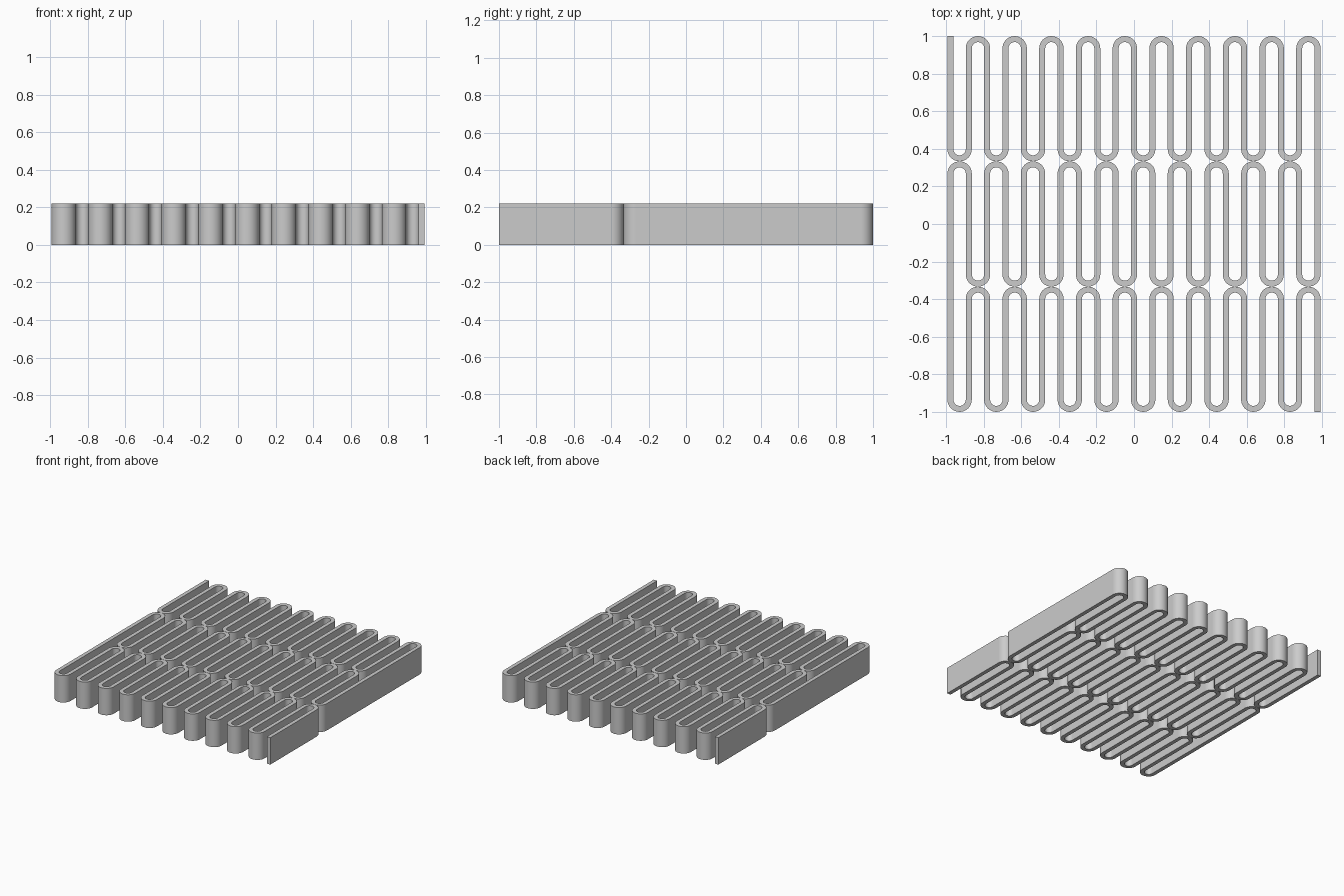
import bpy, bmesh, math
from mathutils import Vector

if "Cube" in bpy.data.objects:
    bpy.data.objects.remove(bpy.data.objects["Cube"], do_unlink=True)

HALF_X, HEIGHT, WALL = 0.993, 0.22, 0.032
BENDS, ARC_STEPS = 20, 16
PITCH = (2 * HALF_X - WALL) / BENDS
OUTER = (PITCH + WALL) / 2
LEFT_WALL = -HALF_X + WALL / 2

# Grey material
grey = bpy.data.materials.new("plain grey")
grey.use_nodes = True
colour = (0.6, 0.6, 0.6, 1)
grey.diffuse_color = colour
grey.node_tree.nodes["Principled BSDF"].inputs["Base Color"].default_value = colour


def bend(x, y, heading, side):
    """Half-circle turn as (point, left-hand normal) pairs."""
    pairs = []
    for k in range(ARC_STEPS + 1):
        a = math.pi * k / ARC_STEPS
        radial = Vector((-heading * math.cos(a), side * math.sin(a)))
        left = Vector((-side * math.cos(a), heading * math.sin(a)))
        pairs.append((Vector((x, y)) + radial * PITCH / 2, left))
    return pairs


# One continuous centre line winding through three rows
path = [(Vector((LEFT_WALL, 1)), Vector((1, 0)))]
for row, heading in enumerate((1, -1, 1)):
    top = 1 - row * 2 / 3
    bottom = top - 2 / 3
    for i in range(BENDS):
        side = -1 if i % 2 == 0 else 1
        y = bottom + OUTER if side < 0 else top - OUTER
        x = heading * (LEFT_WALL + PITCH * (i + 0.5))
        path += bend(x, y, heading, side)
path.append((Vector((-LEFT_WALL, -1)), Vector((1, 0))))

# Strip with a rectangular section swept along the centre line
bm = bmesh.new()
rings = []
for point, left in path:
    a, b = point + left * WALL / 2, point - left * WALL / 2
    rings.append([bm.verts.new((p.x, p.y, z))
                  for p, z in ((a, 0), (b, 0), (b, HEIGHT), (a, HEIGHT))])
for r, s in zip(rings, rings[1:]):
    for k in range(4):
        n = (k + 1) % 4
        bm.faces.new((r[k], r[n], s[n], s[k]))
bm.faces.new(rings[0])
bm.faces.new(rings[-1])
bmesh.ops.recalc_face_normals(bm, faces=bm.faces)
mesh = bpy.data.meshes.new("serpentine_strip")
bm.to_mesh(mesh)
bm.free()
mesh.materials.append(grey)

strip = bpy.data.objects.new("serpentine_strip", mesh)
bpy.context.collection.objects.link(strip)
bpy.ops.object.select_all(action="DESELECT")
strip.select_set(True)
bpy.context.view_layer.objects.active = strip
bpy.ops.object.shade_smooth_by_angle(angle=math.radians(30))
# Keep the long walls evenly shaded
flat_walls = strip.modifiers.new("flat_walls", "WEIGHTED_NORMAL")
flat_walls.keep_sharp = True
